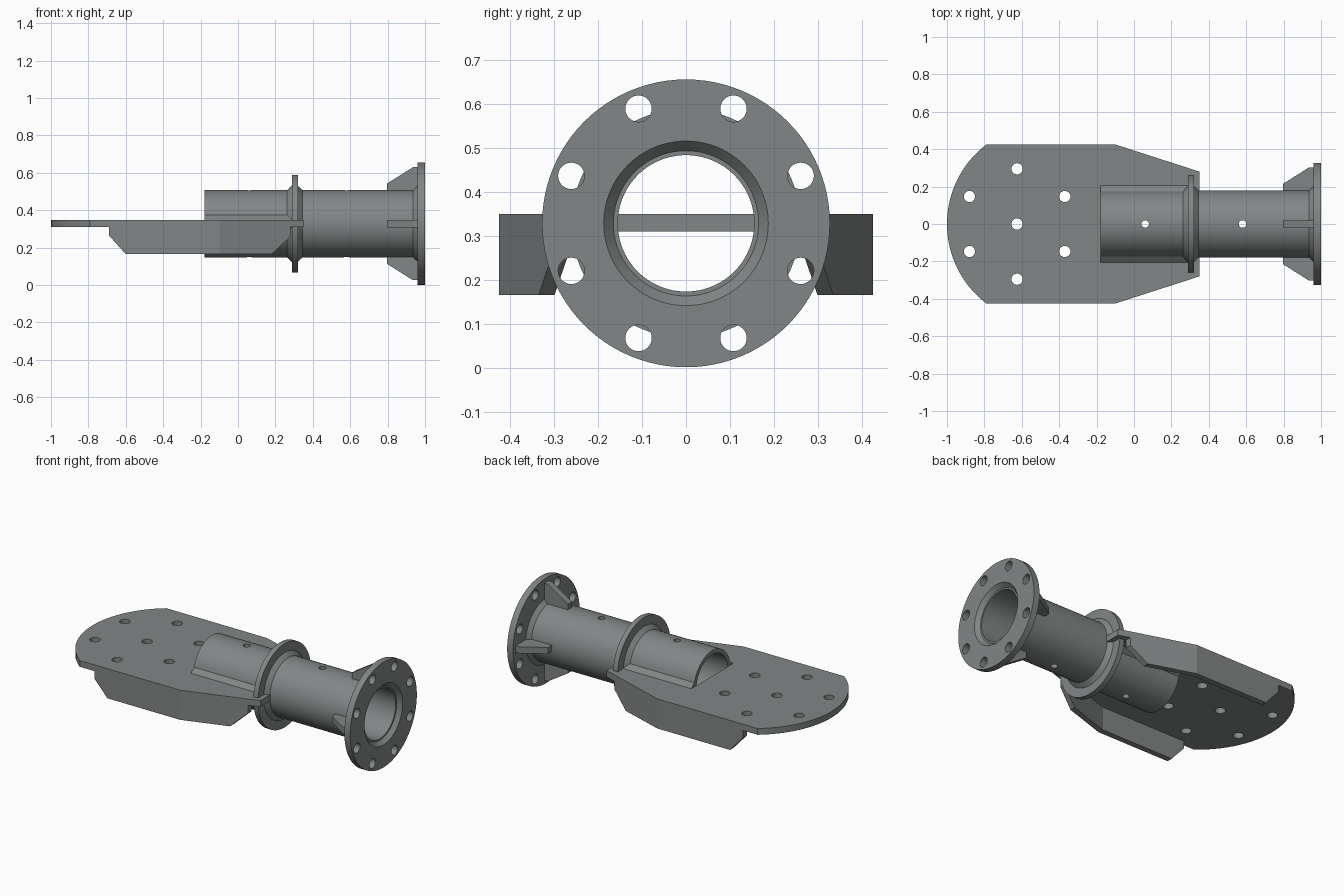
import bpy, bmesh, math
from mathutils import Matrix, Vector

if "Cube" in bpy.data.objects:
    bpy.data.objects.remove(bpy.data.objects["Cube"])

ZC = 0.328                      # height of the tube axis
steel = bpy.data.materials.new("grey_steel")
steel.diffuse_color = (0.225, 0.24, 0.24, 1)
steel.use_nodes = True
steel.node_tree.nodes["Principled BSDF"].inputs["Base Color"].default_value = steel.diffuse_color


def make(name, bm, smooth=False):
    bmesh.ops.recalc_face_normals(bm, faces=bm.faces[:])
    me = bpy.data.meshes.new(name)
    bm.to_mesh(me)
    bm.free()
    me.materials.append(steel)
    ob = bpy.data.objects.new(name, me)
    bpy.context.collection.objects.link(ob)
    if smooth:
        bpy.context.view_layer.objects.active = ob
        ob.select_set(True)
        bpy.ops.object.shade_smooth_by_angle(angle=math.radians(30))
        ob.select_set(False)
    return ob


def lathe(name, profile, n=96):
    """Closed (x, radius) profile turned about the tube axis."""
    bm = bmesh.new()
    rings = []
    for i in range(n):
        a = 2 * math.pi * i / n
        rings.append([bm.verts.new((x, r * math.cos(a), ZC + r * math.sin(a))) for x, r in profile])
    m = len(profile)
    for i in range(n):
        p, q = rings[i], rings[(i + 1) % n]
        for j in range(m):
            k = (j + 1) % m
            bm.faces.new((p[j], p[k], q[k], q[j]))
    return make(name, bm, True)


def prism(name, pts, offset, matrix=Matrix()):
    """Polygon extruded along an offset."""
    bm = bmesh.new()
    f = bm.faces.new([bm.verts.new(p) for p in pts])
    ext = bmesh.ops.extrude_face_region(bm, geom=[f])
    bmesh.ops.translate(bm, vec=Vector(offset),
                        verts=[v for v in ext["geom"] if isinstance(v, bmesh.types.BMVert)])
    bm.transform(matrix)
    return make(name, bm)


def drill(target, holes, radius, depth, along_x=False):
    """Cut round holes at the given centres."""
    bm = bmesh.new()
    rot = Matrix.Rotation(math.pi / 2, 4, 'Y') if along_x else Matrix()
    for c in holes:
        bmesh.ops.create_cone(bm, cap_ends=True, segments=32, radius1=radius, radius2=radius,
                              depth=depth, matrix=Matrix.Translation(c) @ rot)
    cutter = make(target.name + "_cutter", bm)
    cutter.hide_render = True
    cutter.hide_set(True)
    mod = target.modifiers.new("holes", 'BOOLEAN')
    mod.object = cutter
    mod.solver = 'EXACT'


# Tube with vertical pin holes
tube = lathe("tube", [(-0.18, 0.155), (-0.18, 0.18), (0.975, 0.18), (0.975, 0.155)])
drill(tube, [(0.06, 0, ZC), (0.58, 0, ZC)], 0.02, 0.6)

# End flange with bolt circle
flange = lathe("flange", [(0.96, 0.178), (0.96, 0.327), (1.0, 0.327), (1.0, 0.187),
                          (0.975, 0.165), (0.975, 0.16), (0.965, 0.16)])
bolts = [math.radians(22.5 + 45 * k) for k in range(8)]
drill(flange, [(0.98, 0.282 * math.cos(a), ZC + 0.282 * math.sin(a)) for a in bolts], 0.03, 0.2, True)
lathe("flange_weld", [(0.935, 0.179), (0.962, 0.205), (0.962, 0.179)])

# Collar with weld fillets on both sides
lathe("collar", [(0.288, 0.179), (0.288, 0.26), (0.32, 0.26), (0.32, 0.179)])
for s in (-1, 1):
    lathe("collar_weld", [(0.304 + s * 0.042, 0.179), (0.304 + s * 0.015, 0.206), (0.304 + s * 0.015, 0.179)])

# Four gusset ribs behind the flange
for k in range(4):
    turn = Matrix.Translation((0, 0, ZC)) @ Matrix.Rotation(k * math.pi / 2, 4, 'X')
    prism("gusset", [(0.797, -0.02, 0.17), (0.797, -0.02, 0.215), (0.935, -0.02, 0.302),
                     (0.962, -0.02, 0.302), (0.962, -0.02, 0.17)], (0, 0.04, 0), turn)

# Base plate: rounded end, tapered arms, slot for the tube
R, cx = 0.535, -0.465
half = math.asin(0.425 / R)
pts = [(0.35, 0.28), (-0.1, 0.425)]
pts += [(cx - R * math.cos(a), R * math.sin(a)) for a in [half * (1 - i / 16) for i in range(33)]]
pts += [(-0.1, -0.425), (0.35, -0.28), (0.35, -0.178), (-0.18, -0.178), (-0.18, 0.178), (0.35, 0.178)]
plate = prism("base_plate", [(x, y, 0.31) for x, y in pts], (0, 0, 0.039))
drill(plate, [(-0.625, 0, 0.33)] + [(x, s * y, 0.33) for s in (-1, 1)
      for x, y in ((-0.88, 0.147), (-0.37, 0.147), (-0.625, 0.295))], 0.03, 0.2)

# Weld fillets between tube and plate
for s in (-1, 1):
    for z, d in ((0.349, 1), (0.31, -1)):
        prism("plate_weld", [(-0.18, s * 0.172, z), (-0.18, s * 0.205, z), (-0.18, s * 0.172, z + d * 0.027)],
              (0.47, 0, 0))


# Side wings following the plate edge
def edge(x):
    return 0.425 if x < -0.1 else 0.425 - (x + 0.1) * 0.145 / 0.45


stations = [(-0.69, 0.265), (-0.6, 0.165), (-0.1, 0.165), (0.18, 0.165), (0.28, 0.26)]
for s, side in ((-1, "front_wing"), (1, "back_wing")):
    bm = bmesh.new()
    loops = [[bm.verts.new((x, s * y, h)) for y, h in
              ((edge(x), 0.31), (edge(x), z), (edge(x) - 0.036, z), (edge(x) - 0.036, 0.31))]
             for x, z in stations]
    for p, q in zip(loops, loops[1:]):
        for j in range(4):
            k = (j + 1) % 4
            bm.faces.new((p[j], p[k], q[k], q[j]))
    bm.faces.new(loops[0])
    bm.faces.new(loops[-1])
    make(side, bm)
